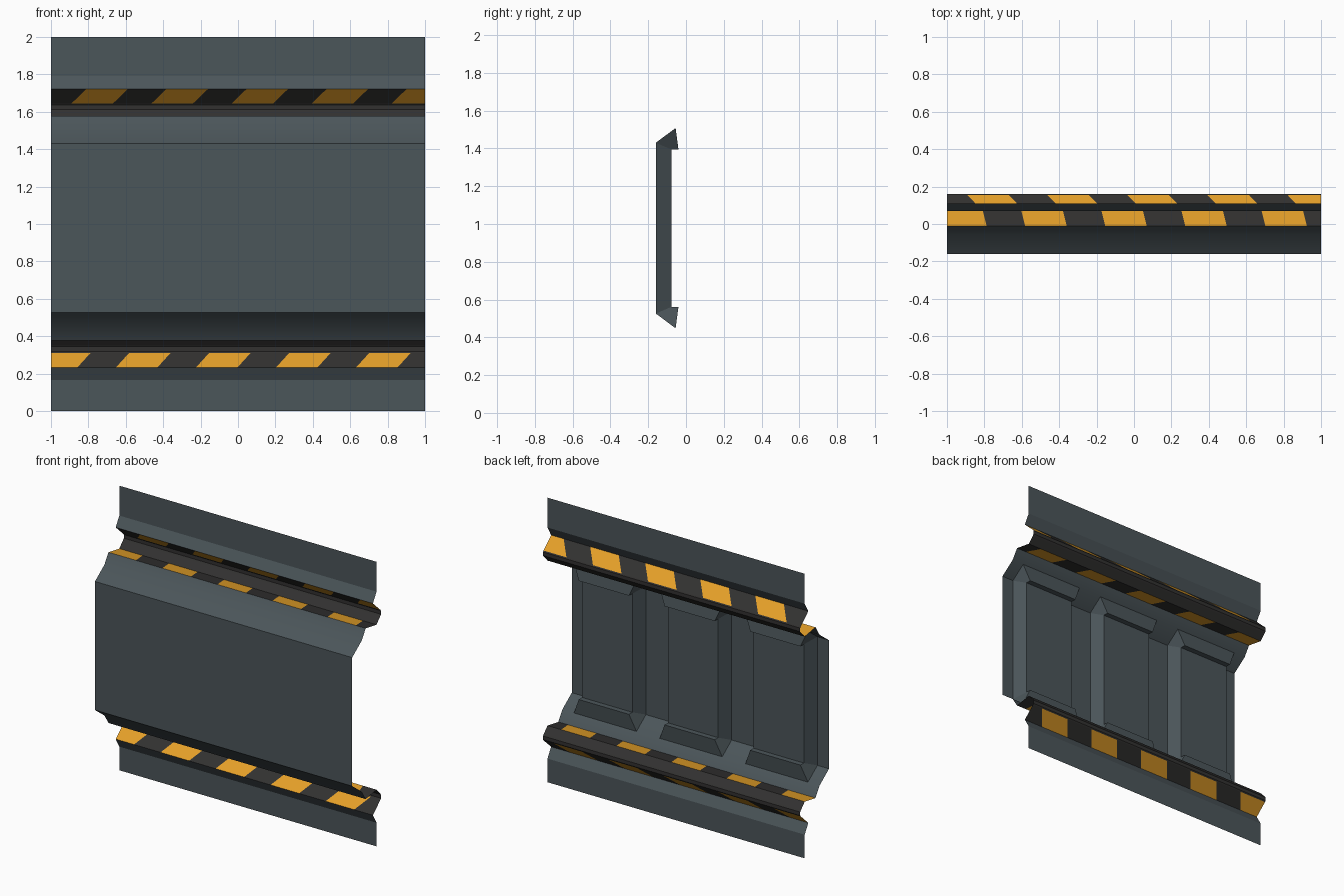
import bpy, bmesh, math

if "Cube" in bpy.data.objects:
    bpy.data.objects.remove(bpy.data.objects["Cube"])

MID = 0.978          # height of the mirror plane between upper and lower grooves
PERIOD, WIDTH = 0.428, 0.222   # hazard stripe spacing and width


def material(name, rgb):
    m = bpy.data.materials.new(name)
    m.diffuse_color = (*rgb, 1)
    m.use_nodes = True
    m.node_tree.nodes["Principled BSDF"].inputs["Base Color"].default_value = m.diffuse_color
    return m


GREY = material("slate_grey", (0.071, 0.092, 0.102))
DARK = material("charcoal", (0.032, 0.031, 0.030))
AMBER = material("amber", (0.78, 0.35, 0.022))


def make(name, bm, mats, smooth=False):
    me = bpy.data.meshes.new(name)
    bm.to_mesh(me)
    bm.free()
    for m in mats:
        me.materials.append(m)
    ob = bpy.data.objects.new(name, me)
    bpy.context.collection.objects.link(ob)
    if smooth:
        bpy.ops.object.select_all(action='DESELECT')
        ob.select_set(True)
        bpy.context.view_layer.objects.active = ob
        bpy.ops.object.shade_smooth_by_angle(angle=math.radians(30))
    return ob


def flip(profile):
    """Mirror a (y, z) profile to the lower half, still listed top to bottom."""
    return [(y, 2 * MID - z) for y, z in reversed(profile)]


def sheet(name, profile, mat, smooth=False):
    """Thin sheet: (y, z) profile swept along x, front faces to -y."""
    bm = bmesh.new()
    rows = [[bm.verts.new((x, y, z)) for x in (-1, 1)] for y, z in profile]
    for a, b in zip(rows, rows[1:]):
        bm.faces.new((a[0], b[0], b[1], a[1]))
    return make(name, bm, [mat], smooth)


def hazard(name, top, bottom, top_start, bottom_start):
    """Slanted amber and charcoal stripes between two (y, z) edges."""
    bm = bmesh.new()
    cuts = []
    for i in range(-2, 7):
        for w in (0, WIDTH):
            cuts.append((top_start + i * PERIOD + w, bottom_start + i * PERIOD + w))
    for i, (a, b) in enumerate(zip(cuts, cuts[1:])):
        vs = [bm.verts.new((x, y, z)) for x, (y, z) in
              ((a[0], top), (a[1], bottom), (b[1], bottom), (b[0], top))]
        bm.faces.new(vs).material_index = 1 - i % 2
    # trim the stripes at both wall ends
    for s in (-1, 1):
        bmesh.ops.bisect_plane(bm, geom=bm.verts[:] + bm.edges[:] + bm.faces[:],
                               plane_co=(s, 0, 0), plane_no=(s, 0, 0), clear_outer=True)
    bmesh.ops.remove_doubles(bm, verts=bm.verts[:], dist=1e-5)
    return make(name, bm, [DARK, AMBER])


# Border sheets above and below the grooves
sheet("upper_border", [(0.11, 2), (0.11, 1.79), (0.07, 1.722)], GREY)
sheet("lower_border", [(0.07, 2 * MID - 1.722), (0.11, 2 * MID - 1.79), (0.11, 0)], GREY)

# Main bulging panel with two-step slopes
slope = [(-0.01, 1.578), (-0.055, 1.508), (-0.16, 1.43)]
sheet("main_panel", slope + flip(slope), GREY, True)

# Dark trims at the back of each groove
trim = [(0.154, 1.645), (0.16, 1.637), (0.16, 1.612), (0.152, 1.602), (0.11, 1.558)]
sheet("upper_trim", trim, DARK)
sheet("lower_trim", flip(trim), DARK)

# Hazard stripes: sloped faces and groove ledges
outer, ledge = [(0.07, 1.722), (0.154, 1.645)], [(0.11, 1.558), (-0.01, 1.578)]
hazard("upper_hazard", *outer, -0.81, -0.89)
hazard("lower_hazard", *flip(outer), -1.01, -1.08)
hazard("upper_ledge_hazard", *ledge, -1.04, -1.01)
hazard("lower_ledge_hazard", *flip(ledge), -1.01, -1.04)

# Raised bevelled plates on the back
base = [(-0.055, 1.508), (-0.16, 1.43)]
raised = [(-0.04, 1.395), (-0.078, 1.395)]
base, raised = base + flip(base), raised + flip(raised)
for n, cx in enumerate((-2 / 3, 0, 2 / 3)):
    bm = bmesh.new()
    bl, br = [[bm.verts.new((cx + s * 0.243, y, z)) for y, z in base] for s in (-1, 1)]
    rl, rr = [[bm.verts.new((cx + s * 0.195, y, z)) for y, z in raised] for s in (-1, 1)]
    for i in range(3):
        bm.faces.new((rl[i], rr[i], rr[i + 1], rl[i + 1]))
        bm.faces.new((bl[i], rl[i], rl[i + 1], bl[i + 1]))
        bm.faces.new((rr[i], br[i], br[i + 1], rr[i + 1]))
    bm.faces.new((bl[0], br[0], rr[0], rl[0]))
    bm.faces.new((rl[3], rr[3], br[3], bl[3]))
    make("back_plate_%d" % (n + 1), bm, [GREY])
